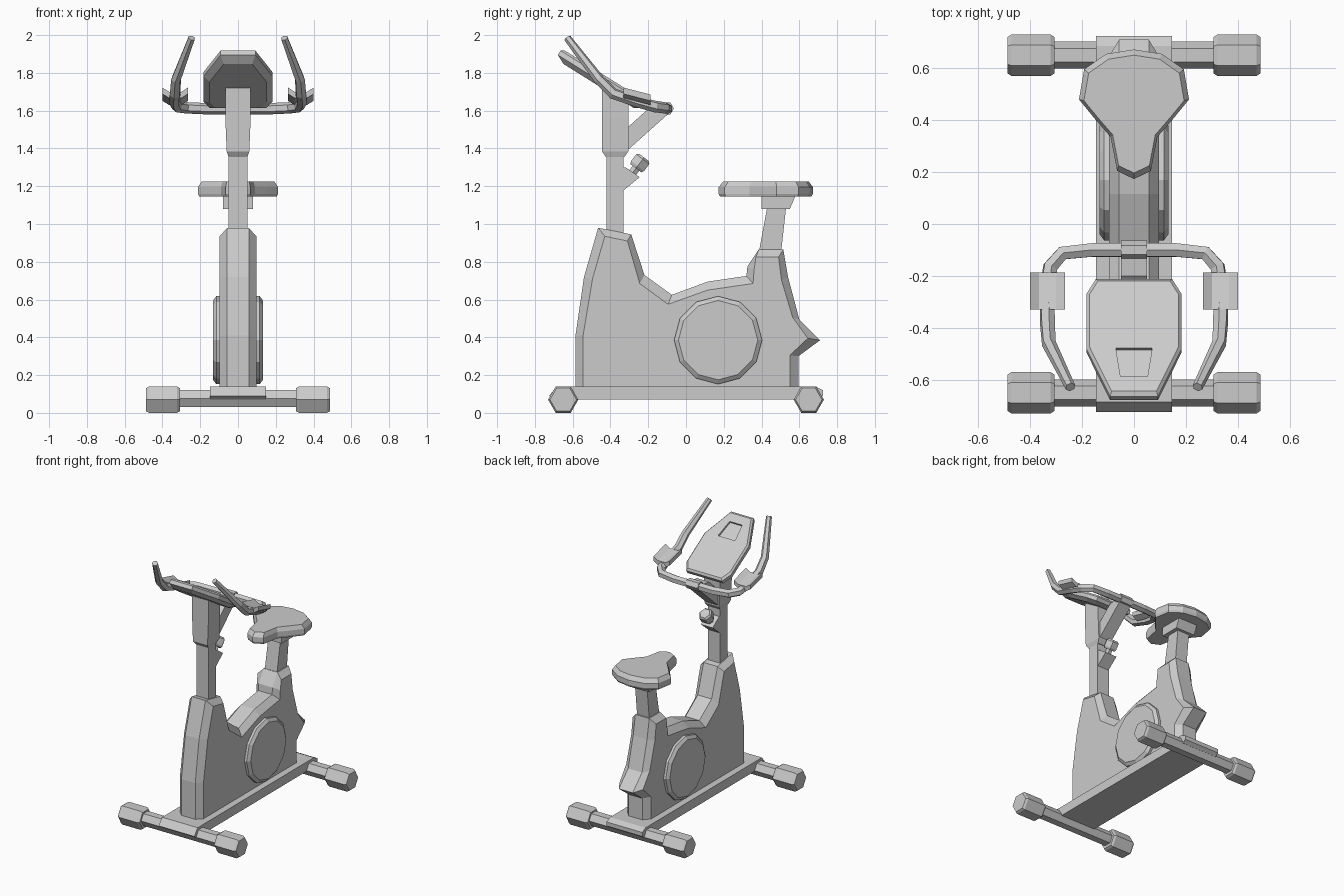
import bpy, bmesh, math
from mathutils import Vector

if "Cube" in bpy.data.objects:
    bpy.data.objects.remove(bpy.data.objects["Cube"])


def loft(name, rings):
    """Skin a list of equal-length closed rings and cap both ends."""
    bm = bmesh.new()
    vs = [[bm.verts.new(p) for p in r] for r in rings]
    n = len(rings[0])
    for a, b in zip(vs, vs[1:]):
        for i in range(n):
            j = (i + 1) % n
            bm.faces.new((a[i], a[j], b[j], b[i]))
    bm.faces.new(vs[0])
    bm.faces.new(vs[-1])
    bmesh.ops.recalc_face_normals(bm, faces=bm.faces)
    me = bpy.data.meshes.new(name)
    bm.to_mesh(me)
    bm.free()
    ob = bpy.data.objects.new(name, me)
    bpy.context.collection.objects.link(ob)
    return ob


def prism(name, profile, half):
    """Extrude a (y, z) profile across x."""
    return loft(name, [[(x, y, z) for y, z in profile] for x in (-half, half)])


def rod(name, start, axis, sections, sides, turn=0.0):
    """Turned part: sections are (distance along axis, radius)."""
    axis = Vector(axis).normalized()
    u = Vector((0, 1, 0)) if abs(axis.x) > 0.9 else Vector((1, 0, 0))
    v = axis.cross(u)
    angles = [turn + 2 * math.pi * i / sides for i in range(sides)]
    return loft(name, [[Vector(start) + axis * d + (u * math.cos(a) + v * math.sin(a)) * r
                        for a in angles] for d, r in sections])


def column(name, levels):
    """Rectangular column: levels are (z, half x, y min, y max)."""
    return loft(name, [[(-h, a, z), (h, a, z), (h, b, z), (-h, b, z)] for z, h, a, b in levels])


# Base plate, cross legs and hexagonal feet
prism("base_plate", [(-0.70, 0.07), (-0.725, 0.09), (-0.685, 0.14), (0.685, 0.14),
                     (0.725, 0.12), (0.725, 0.09), (0.70, 0.07)], 0.147)
for label, y in (("front", -0.65), ("rear", 0.65)):
    rod(label + "_leg", (-0.34, y, 0.075), (1, 0, 0), [(0, 0.052), (0.68, 0.052)], 6)
    for side, s in (("left", -1), ("right", 1)):
        rod(f"{label}_foot_{side}", (s * 0.307, y, 0.07), (s, 0, 0),
            [(0, 0.07), (0.015, 0.08), (0.165, 0.08), (0.18, 0.07)], 6)

# Housing: outer silhouette in the middle, chamfered to a smaller outline at the sides
outer = [(-0.585, 0.14), (-0.585, 0.41), (-0.54, 0.72), (-0.465, 0.98), (-0.29, 0.945),
         (-0.22, 0.73), (-0.075, 0.625), (0.115, 0.695), (0.32, 0.725), (0.325, 0.775),
         (0.385, 0.865), (0.515, 0.865), (0.54, 0.72), (0.60, 0.495), (0.71, 0.385),
         (0.595, 0.30), (0.595, 0.14)]
inner = [(-0.545, 0.14), (-0.545, 0.41), (-0.495, 0.71), (-0.43, 0.935), (-0.31, 0.91),
         (-0.245, 0.685), (-0.095, 0.575), (0.115, 0.65), (0.355, 0.685), (0.36, 0.755),
         (0.37, 0.825), (0.49, 0.825), (0.505, 0.705), (0.565, 0.505), (0.645, 0.395),
         (0.55, 0.305), (0.55, 0.14)]
loft("housing", [[(x, y, z) for y, z in p] for x, p in
                 ((-0.097, inner), (-0.057, outer), (0.057, outer), (0.097, inner))])

# Crank disc passing through the housing
rod("crank_disc", (-0.132, 0.17, 0.385), (1, 0, 0),
    [(0, 0.21), (0.017, 0.233), (0.247, 0.233), (0.264, 0.21)], 12)

# Handlebar post, sleeve and diagonal brace
column("front_post", [(0.90, 0.05, -0.42, -0.33), (1.40, 0.05, -0.42, -0.33)])
column("post_sleeve", [(1.355, 0.05, -0.425, -0.325), (1.385, 0.06, -0.445, -0.305),
                       (1.56, 0.067, -0.445, -0.305), (1.665, 0.067, -0.445, -0.305),
                       (1.72, 0.067, -0.445, -0.40)])
prism("handlebar_brace", [(-0.31, 1.39), (-0.31, 1.51), (-0.20, 1.61), (-0.09, 1.62),
                          (-0.08, 1.595)], 0.05)

# Adjustment knob on its bracket
prism("knob_bracket", [(-0.34, 1.17), (-0.34, 1.30), (-0.32, 1.30), (-0.245, 1.248)], 0.048)
rod("adjustment_knob", (0, -0.295, 1.255), (0, 0.6, 0.8),
    [(0, 0.025), (0.05, 0.025), (0.05, 0.042), (0.065, 0.05), (0.11, 0.05), (0.122, 0.038)], 6)

# Seat post, bracket and saddle
column("seat_post", [(0.82, 0.05, 0.38, 0.50), (1.09, 0.05, 0.43, 0.53)])
column("seat_bracket", [(1.08, 0.08, 0.40, 0.55), (1.15, 0.08, 0.40, 0.58)])
half = [(0.065, 0.205), (0.09, 0.335), (0.155, 0.41), (0.212, 0.48), (0.192, 0.596), (0.108, 0.655)]
outline = [(0, 0.173)] + half + [(0, 0.672)] + [(-x, y) for x, y in reversed(half)]


def seat_ring(f, z):
    return [(x * f, 0.43 + (y - 0.43) * f, z) for x, y in outline]


loft("seat", [seat_ring(0.97, 1.145), seat_ring(1, 1.16), seat_ring(1, 1.195), seat_ring(0.91, 1.225)])

# Console: tilted slab with chamfered rim and tapered underside
NORMAL = Vector((0, 0.53, 0.848))


def on_console(x, y, depth):
    return Vector((x, y, 1.925 - 0.625 * (y + 0.66))) - NORMAL * depth


edge = [(0.092, -0.66), (0.183, -0.477), (0.183, -0.265), (0.147, -0.208)]
edge += [(-x, y) for x, y in reversed(edge)]


def console_ring(f, depth):
    return [on_console(x * f, -0.42 + (y + 0.42) * f, depth) for x, y in edge]


console = loft("console", [console_ring(0.94, -0.004), console_ring(1, 0.008),
                           console_ring(1, 0.035), console_ring(0.82, 0.06)])

# Recessed screen cut into the console
window = [(-0.07, -0.48), (0.07, -0.48), (0.052, -0.59), (-0.052, -0.59)]
cutter = loft("screen_cutter", [[on_console(x, y, d) for x, y in window] for d in (-0.04, 0.01)])
cutter.hide_render = True
cutter.hide_viewport = True
cut = console.modifiers.new("screen", 'BOOLEAN')
cut.operation = 'DIFFERENCE'
cut.object = cutter

# Handlebar: one mirrored path, thinner towards the tips
path = [(0.16, -0.10, 1.61, 0.03), (0.275, -0.112, 1.615, 0.03), (0.322, -0.165, 1.622, 0.031),
        (0.336, -0.25, 1.645, 0.03), (0.333, -0.385, 1.69, 0.03), (0.328, -0.46, 1.765, 0.028),
        (0.245, -0.628, 1.985, 0.02)]
path = [(-x, y, z, r) for x, y, z, r in reversed(path)] + path
curve = bpy.data.curves.new("handlebar", 'CURVE')
curve.dimensions = '3D'
curve.bevel_depth = 1.0
curve.bevel_resolution = 1
curve.use_fill_caps = True
spline = curve.splines.new('POLY')
spline.points.add(len(path) - 1)
for point, (x, y, z, r) in zip(spline.points, path):
    point.co = (x, y, z, 1)
    point.radius = r
spline.use_smooth = False
bpy.context.collection.objects.link(bpy.data.objects.new("handlebar", curve))
rod("handlebar_clamp", (-0.05, -0.10, 1.612), (1, 0, 0), [(0, 0.036), (0.10, 0.036)], 6)

# Elbow pads: shallow V plates on the handlebar
for side, s in (("left", -1), ("right", 1)):
    section = [(0.265, 0), (0.30, -0.022), (0.365, -0.022), (0.40, 0),
               (0.40, -0.033), (0.365, -0.055), (0.30, -0.055), (0.265, -0.033)]
    loft("pad_" + side, [[(s * x, y, top + dz) for x, dz in section]
                         for y, top in ((-0.33, 1.722), (-0.187, 1.685))])
